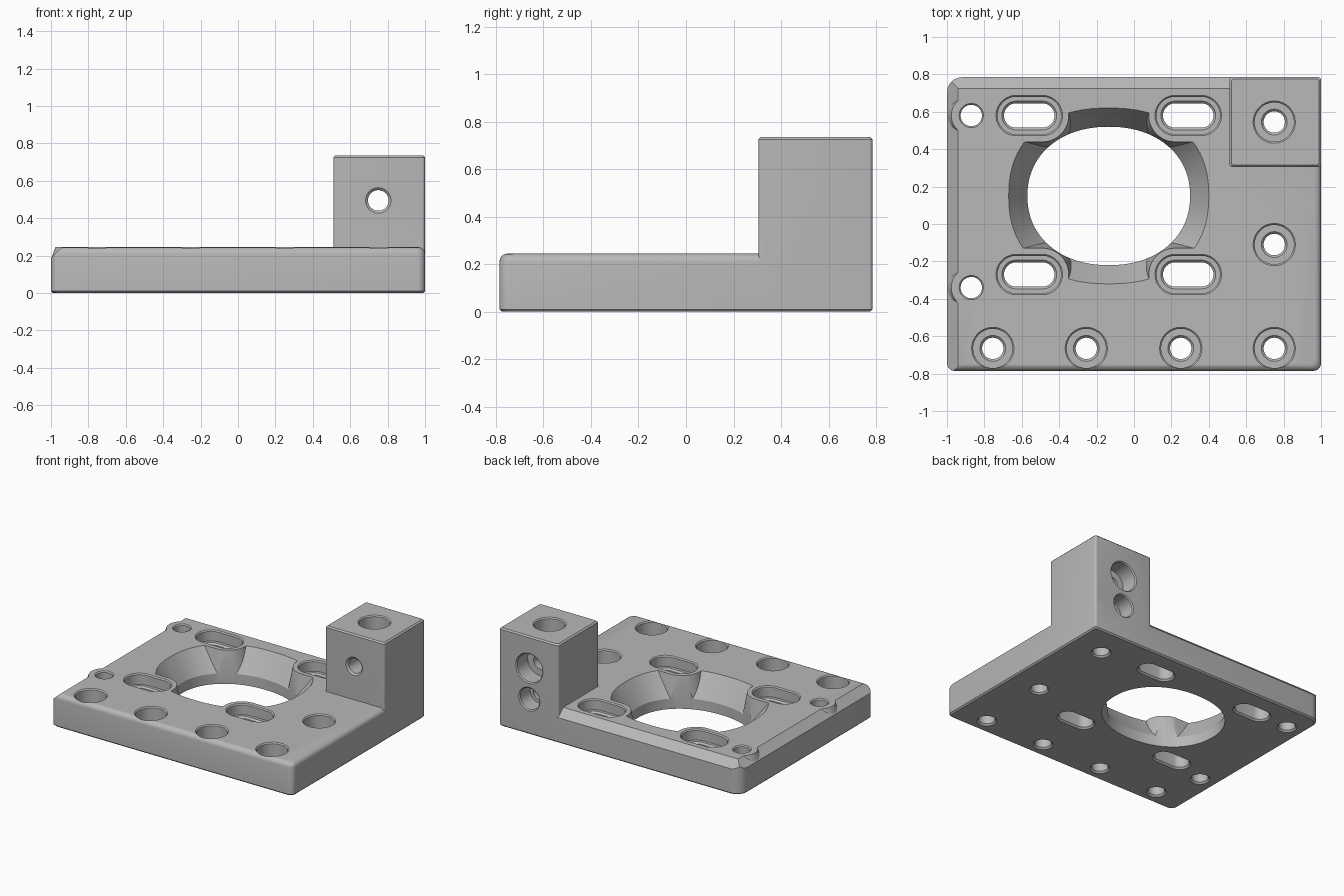
import bpy, bmesh
from math import sin, cos, pi, copysign
from mathutils import Matrix

old = bpy.data.objects.get("Cube")
if old:
    bpy.data.objects.remove(old, do_unlink=True)

gray = bpy.data.materials.new("plain gray")
gray.use_nodes = True
color = (0.48, 0.48, 0.48, 1)
gray.diffuse_color = color
gray.node_tree.nodes["Principled BSDF"].inputs["Base Color"].default_value = color

PLATE_Z = 0.245
BLOCK_Z = 0.735


def slot(r, half=0.0, n=48):
    """Circle, stretched along x into a slot when half is given."""
    ring = []
    for i in range(n):
        a = 2 * pi * (i + 0.5) / n
        ring.append((r * cos(a) + copysign(half, cos(a)), r * sin(a)))
    return ring


def oval(a, b, power, n=96):
    ring = []
    for i in range(n):
        c, s = cos(2 * pi * i / n), sin(2 * pi * i / n)
        ring.append((a * copysign(abs(c) ** (2 / power), c),
                     b * copysign(abs(s) ** (2 / power), s)))
    return ring


def rect(x0, x1, y0, y1, radii=None, steps=5):
    """Rectangle with one radius per corner, starting back left of the model."""
    corners = [(x1, y1, -1, -1), (x0, y1, 1, -1), (x0, y0, 1, 1), (x1, y0, -1, 1)]
    if radii is None:
        return [c[:2] for c in corners]
    ring = []
    for k, (x, y, dx, dy) in enumerate(corners):
        r = radii[k]
        for i in range(steps + 1):
            a = pi / 2 * (k + i / steps)
            ring.append((x + dx * r + r * cos(a), y + dy * r + r * sin(a)))
    return ring


def loft(name, layers, place=Matrix()):
    """Closed solid through a stack of (ring, z) layers."""
    bm = bmesh.new()
    loops = [[bm.verts.new((x, y, z)) for x, y in ring] for ring, z in layers]
    n = len(loops[0])
    for low, high in zip(loops, loops[1:]):
        for i in range(n):
            j = (i + 1) % n
            bm.faces.new((low[i], low[j], high[j], high[i]))
    bm.faces.new(loops[0][::-1])
    bm.faces.new(loops[-1])
    bm.transform(place)
    mesh = bpy.data.meshes.new(name)
    bm.to_mesh(mesh)
    bm.free()
    mesh.materials.append(gray)
    obj = bpy.data.objects.new(name, mesh)
    bpy.context.collection.objects.link(obj)
    return obj


def combine(target, tool, operation="DIFFERENCE"):
    mod = target.modifiers.new("combine", "BOOLEAN")
    mod.operation = operation
    mod.solver = "EXACT"
    mod.object = tool
    bpy.context.view_layer.objects.active = target
    bpy.ops.object.modifier_apply(modifier=mod.name)
    bpy.data.objects.remove(tool, do_unlink=True)


def at(x, y, z=0.0):
    return Matrix.Translation((x, y, z))


# Base plate with rounded front and right top edges
corner = (0.015, 0.08, 0.04, 0.04)


def plate_ring(d, low=0.0):
    return rect(-1 + low, 1 - d - low, -0.785 + d + low, 0.785 - low, corner)


fillet = 0.035
layers = [(plate_ring(0, 0.01), 0), (plate_ring(0), 0.01)]
for i in range(5):
    a = pi / 2 * i / 4
    layers.append((plate_ring(fillet * (1 - cos(a))), PLATE_Z - fillet * (1 - sin(a))))
body = loft("mounting_plate", layers)


# Sloped left and back edges, broken by raised pads around the small holes
small_holes = [(-0.87, 0.58), (-0.87, -0.34)]
slots = [(x, y) for x in (-0.56, 0.29) for y in (0.58, -0.27)]
slope = [(0.0, 0.19), (0.06, PLATE_Z), (0.12, 0.30)]
left_cut = loft("left_cutter", [(rect(-1.2, -1 + d, -1, 1), z) for d, z in slope])
back_cut = loft("back_cutter", [(rect(-1.3, 0.6, 0.785 - d, 1.1), z) for d, z in slope])
for cutter in (left_cut, back_cut):
    for x, y in small_holes:
        combine(cutter, loft("pad", [(slot(0.16), 0.1), (slot(0.105), 0.25),
                                     (slot(0.10), 0.4)], at(x, y)))
    combine(body, cutter)

# Upright block on the back left corner
block_layers = []
for d, z in [(0, 0.05), (0, BLOCK_Z - 0.01), (0.01, BLOCK_Z)]:
    block_layers.append((rect(0.51 + d, 1 - d, 0.305 + d, 0.785 - d, [0.015] * 4), z))
combine(body, loft("block", block_layers), "UNION")

# Large opening with a flared rim that stops at the slot pads
center = (-0.135, 0.15)
flare = loft("flare_cutter", [(oval(0.43, 0.365, 2.15), 0.07),
                              (oval(0.535, 0.47, 2.3), PLATE_Z),
                              (oval(0.56, 0.495, 2.3), 0.29)], at(*center))
for x, y in slots:
    combine(flare, loft("pad", [(slot(0.18, 0.07), 0.03), (slot(0.14, 0.07), 0.25),
                                (slot(0.13, 0.07), 0.4)], at(x, y)))
combine(body, flare)
combine(body, loft("opening_cutter", [(oval(0.435, 0.37, 2.15), -0.1),
                                      (oval(0.435, 0.37, 2.15), 0.5)], at(*center)))


def drill(x, y, top, r=0.057, bore=None, depth=0.0, half=0.0):
    """Through hole with eased ends and an optional counterbore."""
    lip = r + 0.012
    profile = [(lip, -0.02), (lip, 0), (r, 0.012)]
    if bore:
        floor = top - depth
        profile += [(r, floor - 0.012), (lip, floor), (bore, floor),
                    (bore, top - 0.008), (bore + 0.008, top), (bore + 0.008, top + 0.05)]
    else:
        profile += [(r, top - 0.008), (r + 0.008, top), (r + 0.008, top + 0.05)]
    combine(body, loft("hole_cutter", [(slot(q, half), z) for q, z in profile], at(x, y)))


# Slots, counterbored screw holes and small plain holes
for x, y in slots:
    drill(x, y, PLATE_Z, 0.065, 0.10, 0.08, 0.07)
for x, y in [(-0.755, -0.665), (-0.255, -0.665), (0.25, -0.665), (0.75, -0.665), (0.75, -0.11)]:
    drill(x, y, PLATE_Z, bore=0.105, depth=0.13)
drill(0.75, 0.545, BLOCK_Z, bore=0.105, depth=0.13)
for x, y in small_holes:
    drill(x, y, PLATE_Z)

# Block holes along y: a through hole above, a blind hole below
to_back = Matrix.Rotation(-pi / 2, 4, "X")
upper = [(0.068, 0.28), (0.068, 0.305), (0.055, 0.317), (0.055, 0.655),
         (0.105, 0.655), (0.105, 0.777), (0.113, 0.785), (0.113, 0.85)]
lower = [(0.055, 0.45), (0.055, 0.66), (0.08, 0.66), (0.08, 0.777),
         (0.088, 0.785), (0.088, 0.85)]
for z, profile in ((0.495, upper), (0.265, lower)):
    combine(body, loft("block_hole_cutter", [(slot(r), y) for r, y in profile],
                       at(0.75, 0, z) @ to_back))

# Smooth curved walls, keep machined edges crisp
bpy.ops.object.select_all(action="DESELECT")
body.select_set(True)
bpy.context.view_layer.objects.active = body
bpy.ops.object.shade_smooth_by_angle(angle=pi / 7)
